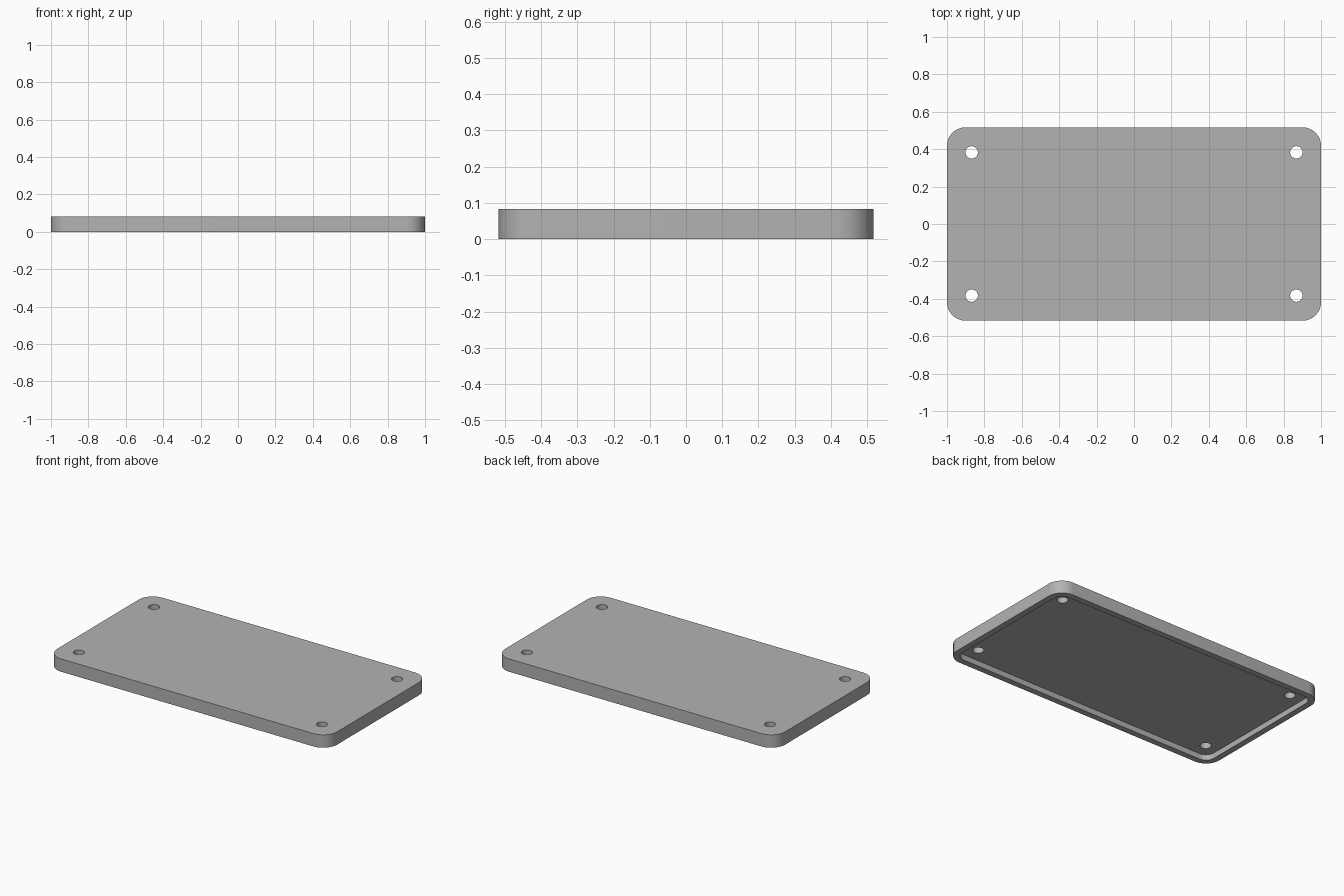
import bpy
import bmesh
from math import cos, sin, pi, radians

if "Cube" in bpy.data.objects:
    bpy.data.objects.remove(bpy.data.objects["Cube"])

HALF_X, HALF_Y, HEIGHT = 1.0, 0.517, 0.083
CORNER, RIM, RECESS = 0.1, 0.04, 0.036
HOLE_X, HOLE_Y, HOLE_R = 0.868, 0.383, 0.033

grey = bpy.data.materials.new("plain grey")
grey.use_nodes = True
grey.diffuse_color = (0.45, 0.45, 0.45, 1)
grey.node_tree.nodes["Principled BSDF"].inputs["Base Color"].default_value = grey.diffuse_color


def rounded_slab(name, half_x, half_y, radius, z0, z1, steps=16):
    """Extruded rectangle with rounded corners."""
    bm = bmesh.new()
    ring = []
    for quarter, (sx, sy) in enumerate([(1, 1), (-1, 1), (-1, -1), (1, -1)]):
        for i in range(steps + 1):
            a = (quarter + i / steps) * pi / 2
            ring.append(bm.verts.new((sx * (half_x - radius) + radius * cos(a),
                                      sy * (half_y - radius) + radius * sin(a), z0)))
    base = bm.faces.new(ring)
    top = bmesh.ops.extrude_face_region(bm, geom=[base])["geom"]
    bmesh.ops.translate(bm, vec=(0, 0, z1 - z0),
                        verts=[g for g in top if isinstance(g, bmesh.types.BMVert)])
    bmesh.ops.recalc_face_normals(bm, faces=bm.faces)
    mesh = bpy.data.meshes.new(name)
    bm.to_mesh(mesh)
    bm.free()
    obj = bpy.data.objects.new(name, mesh)
    bpy.context.collection.objects.link(obj)
    mesh.materials.append(grey)
    return obj


def cut(target, cutter):
    """Subtract the cutter from the target, then discard it."""
    cutter.hide_render = True
    bpy.context.view_layer.objects.active = target
    mod = target.modifiers.new("cut", "BOOLEAN")
    mod.operation = "DIFFERENCE"
    mod.solver = "EXACT"
    mod.object = cutter
    bpy.ops.object.modifier_apply(modifier=mod.name)
    bpy.data.objects.remove(cutter)


# Cover plate with a shallow recess underneath
plate = rounded_slab("cover_plate", HALF_X, HALF_Y, CORNER, 0, HEIGHT)
cut(plate, rounded_slab("recess_cutter", HALF_X - RIM, HALF_Y - RIM,
                        CORNER - RIM, -0.05, RECESS))

# Screw holes through the four corners
for sx in (-1, 1):
    for sy in (-1, 1):
        bpy.ops.mesh.primitive_cylinder_add(vertices=48, radius=HOLE_R, depth=0.5,
                                            location=(sx * HOLE_X, sy * HOLE_Y, 0))
        hole = bpy.context.object
        hole.name = "hole_cutter"
        hole.data.materials.append(grey)
        cut(plate, hole)

# Smooth the rounded walls, keep the rims sharp
bpy.ops.object.select_all(action="DESELECT")
plate.select_set(True)
bpy.context.view_layer.objects.active = plate
bpy.ops.object.shade_smooth_by_angle(angle=radians(30))
